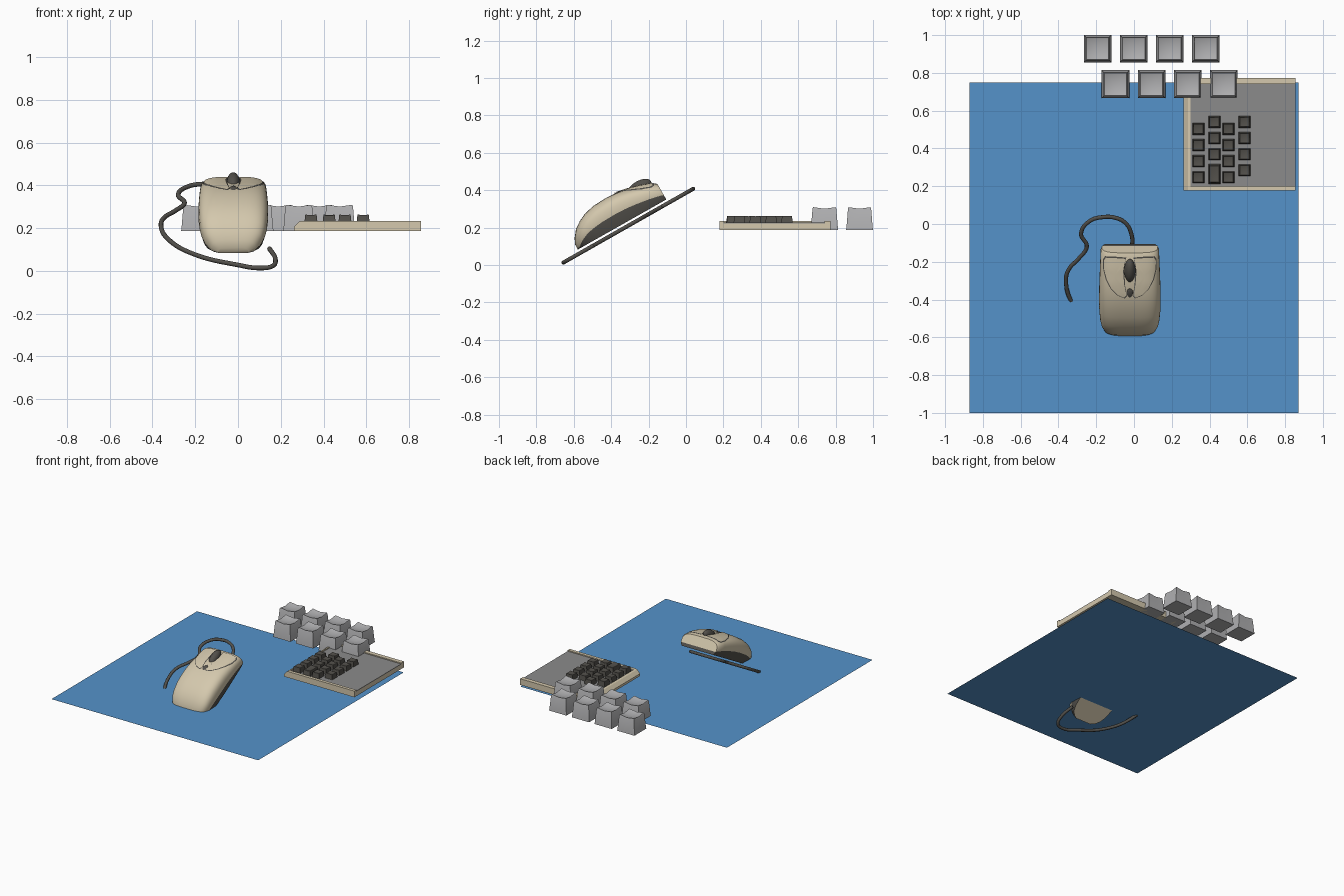
import bpy, bmesh, math
from mathutils import Vector

if "Cube" in bpy.data.objects:
    bpy.data.objects.remove(bpy.data.objects["Cube"])


def material(name, r, g, b):
    m = bpy.data.materials.new(name)
    m.diffuse_color = (r, g, b, 1)
    m.use_nodes = True
    m.node_tree.nodes["Principled BSDF"].inputs["Base Color"].default_value = m.diffuse_color
    return m


BLUE = material("mat blue", 0.09, 0.29, 0.59)
BEIGE = material("beige plastic", 0.66, 0.58, 0.42)
DARK = material("dark grey", 0.085, 0.08, 0.07)
PANEL = material("panel grey", 0.26, 0.26, 0.26)
KEY = material("key grey", 0.43, 0.43, 0.44)


def finish(bm, name, mats, smooth=None, recalc=True):
    if recalc:
        bmesh.ops.recalc_face_normals(bm, faces=bm.faces)
    me = bpy.data.meshes.new(name)
    bm.to_mesh(me)
    bm.free()
    ob = bpy.data.objects.new(name, me)
    bpy.context.collection.objects.link(ob)
    for m in mats:
        me.materials.append(m)
    if smooth:
        bpy.context.view_layer.objects.active = ob
        ob.select_set(True)
        bpy.ops.object.shade_smooth_by_angle(angle=math.radians(smooth))
        ob.select_set(False)
    return ob


def loft(bm, rings, closed=True):
    """Join rings of points with quads and return the vertex rings."""
    vs = [[bm.verts.new(p) for p in r] for r in rings]
    for a, b in zip(vs, vs[1:]):
        n = len(a)
        for i in range(n if closed else n - 1):
            j = (i + 1) % n
            bm.faces.new((a[i], a[j], b[j], b[i]))
    return vs


def prism(name, profile, y0, y1, mat):
    """Extrude an x-z profile along y."""
    bm = bmesh.new()
    a, b = loft(bm, [[(x, y, z) for x, z in profile] for y in (y0, y1)])
    bm.faces.new(a)
    bm.faces.new(b)
    return finish(bm, name, [mat])


def box(name, x0, x1, y0, y1, z0, z1, mat):
    return prism(name, [(x0, z0), (x1, z0), (x1, z1), (x0, z1)], y0, y1, mat)


# Flat mat
bm = bmesh.new()
bm.faces.new([bm.verts.new(p) for p in
              ((-0.87, -1, 0.162), (0.87, -1, 0.162), (0.87, 0.75, 0.162), (-0.87, 0.75, 0.162))])
finish(bm, "desk_mat", [BLUE], recalc=False)

# Keyboard tray: base, panel and three rims, with a sloped left end
box("tray_base", 0.30, 0.855, 0.178, 0.772, 0.187, 0.222, BEIGE)
box("tray_panel", 0.30, 0.855, 0.20, 0.742, 0.222, 0.226, PANEL)
prism("tray_left_rim", [(0.262, 0.187), (0.30, 0.187), (0.30, 0.234), (0.285, 0.23), (0.262, 0.205)],
      0.178, 0.772, BEIGE)
box("tray_front_rim", 0.30, 0.855, 0.178, 0.202, 0.222, 0.234, BEIGE)
box("tray_back_rim", 0.30, 0.855, 0.74, 0.772, 0.222, 0.234, BEIGE)


# Keycaps: tapered sides, soft shoulder and dished top
def keycap(name, x, y, z0, sx, sy, h, mat):
    ring = [(-1, -1), (0, -1), (1, -1), (1, 0), (1, 1), (0, 1), (-1, 1), (-1, 0)]
    levels = [(1, 0, 0), (0.97, 0.12, 0), (0.86, 0.93, 0.05), (0.81, 1.0, 0.07), (0.74, 0.97, 0.06)]
    bm = bmesh.new()
    rings = [[(x + a * s * sx, y + b * s * sy, z0 + h * (t - (dip if a * b == 0 else 0)))
              for a, b in ring] for s, t, dip in levels]
    vs = loft(bm, rings)
    bm.faces.new(vs[0])
    c = bm.verts.new((x, y, z0 + h * 0.87))
    top = vs[-1]
    for i in range(8):
        bm.faces.new((top[i], top[(i + 1) % 8], c))
    finish(bm, name, [mat], 25)


for i in range(4):
    keycap("large_key_back", -0.193 + 0.191 * i, 0.928, 0.187, 0.073, 0.072, 0.122, KEY)
    keycap("large_key_front", -0.098 + 0.191 * i, 0.74, 0.187, 0.073, 0.074, 0.122, KEY)

for col, x in enumerate((0.341, 0.426, 0.50, 0.585)):
    for row in range(4):
        y = (0.54 if col % 2 else 0.503) - 0.085 * row
        half = 0.031
        if row == 3 and col == 1:
            y, half = 0.265, 0.052
        keycap("small_key", x, y, 0.226, 0.031, half, 0.037, DARK)

# Mouse frame, tilted nose-up
ORIGIN = Vector((-0.022, -0.565, 0.09))
TILT = math.radians(29.5)
FWD = Vector((0, math.cos(TILT), math.sin(TILT)))
UP = Vector((0, -math.sin(TILT), math.cos(TILT)))


def place(x, f, u):
    return ORIGIN + Vector((x, 0, 0)) + FWD * f + UP * u


# Stations: distance forward, half width, height, skirt height
STATIONS = [(-0.015, 0.07, 0.03, 0.004), (0, 0.103, 0.062, 0.008), (0.03, 0.134, 0.1, 0.03),
            (0.07, 0.15, 0.128, 0.048), (0.11, 0.157, 0.147, 0.057), (0.17, 0.162, 0.162, 0.064),
            (0.25, 0.163, 0.166, 0.066), (0.31, 0.162, 0.162, 0.064), (0.37, 0.16, 0.151, 0.058),
            (0.45, 0.157, 0.129, 0.046), (0.515, 0.154, 0.106, 0.032), (0.528, 0.148, 0.096, 0.024)]


def section(f):
    for a, b in zip(STATIONS, STATIONS[1:]):
        if f <= b[0]:
            t = (f - a[0]) / (b[0] - a[0])
            return [p + (q - p) * t for p, q in zip(a, b)]
    return STATIONS[-1]


def top_height(x, f):
    _, w, h, s = section(f)
    c = min(1, abs(x) / w) ** 2
    return s + (h - s) * math.sqrt(1 - c * c) ** 0.6


# Mouse body: lofted sections, lowest strip on each side is the skirt
bm = bmesh.new()
rings = []
N = 28
for f, w, h, s in STATIONS:
    r = [place(w * 0.9, f, 0)]
    for i in range(N + 1):
        a = math.pi * i / N
        c, sn = math.cos(a), max(0, math.sin(a))
        r.append(place(math.copysign(w * abs(c) ** 0.5, c), f, s + (h - s) * sn ** 0.6))
    r.append(place(-w * 0.9, f, 0))
    rings.append(r)
vs = loft(bm, rings)
bm.faces.ensure_lookup_table()
M = N + 3
for k, face in enumerate(bm.faces):
    face.material_index = 1 if k % M in (0, M - 2) else 0
bm.faces.new(vs[0])
bm.faces.new(vs[-1][1:-1])
nose = vs[-1]
bm.faces.new((nose[0], nose[1], nose[-2], nose[-1])).material_index = 1
finish(bm, "mouse_body", [BEIGE, DARK], 45)

# Mouse buttons: thin plates on the shell, with dark seams below
OUTLINE = [(0.022, 0.503), (0.075, 0.506), (0.128, 0.503), (0.138, 0.485), (0.136, 0.44), (0.122, 0.39),
           (0.098, 0.345), (0.065, 0.312), (0.03, 0.296), (0.018, 0.31), (0.03, 0.37), (0.036, 0.44),
           (0.03, 0.475)]


def button(name, side, grow, lift, mat):
    cx, cf = 0.08, 0.415
    pts = []
    for (x0, f0), (x1, f1) in zip(OUTLINE, OUTLINE[1:] + OUTLINE[:1]):
        pts += [(x0 + (x1 - x0) * t / 3, f0 + (f1 - f0) * t / 3) for t in range(3)]
    bm = bmesh.new()
    rr = []
    for s in (0.02, 0.25, 0.5, 0.75, 0.9, 1):
        r = []
        for x, f in pts:
            dx, df = (x - cx), (f - cf)
            k = s * (1 + grow / math.hypot(dx, df))
            px, pf = cx + dx * k, cf + df * k
            r.append(place(side * px, pf, top_height(px, pf) + lift))
        rr.append(r)
    v = loft(bm, rr)
    bm.faces.new(v[0])
    bm.normal_update()
    for face in bm.faces:
        if face.normal.dot(UP) < 0:
            face.normal_flip()
    finish(bm, name, [mat], 40, recalc=False)


for side, label in ((-1, "left"), (1, "right")):
    button(label + "_button_seam", side, 0.006, 0.003, DARK)
    button(label + "_button", side, 0, 0.006, BEIGE)


# Scroll wheel
def ellipsoid(name, f, u, rx, rf, ru, mat):
    bm = bmesh.new()
    bmesh.ops.create_uvsphere(bm, u_segments=24, v_segments=14, radius=1)
    for v in bm.verts:
        v.co = place(v.co.x * rx, f + v.co.y * rf, u + v.co.z * ru)
    finish(bm, name, [mat], 60)


ellipsoid("scroll_wheel", 0.435, 0.126, 0.03, 0.07, 0.036, DARK)
ellipsoid("wheel_slot_end", 0.315, 0.157, 0.018, 0.03, 0.008, DARK)

# Cord: a tube lying in the tilted plane
PATH = [(-0.01, -0.13), (-0.012, -0.06), (-0.045, 0.005), (-0.10, 0.033), (-0.16, 0.037), (-0.235, 0.015),
        (-0.28, -0.05), (-0.25, -0.12), (-0.29, -0.18), (-0.345, -0.24), (-0.36, -0.30), (-0.325, -0.42),
        (-0.20, -0.545), (0, -0.63), (0.10, -0.655), (0.16, -0.64), (0.175, -0.585), (0.147, -0.495)]
cu = bpy.data.curves.new("mouse_cord", "CURVE")
cu.dimensions = "3D"
cu.bevel_depth = 0.011
cu.bevel_resolution = 3
cu.resolution_u = 8
cu.use_fill_caps = True
sp = cu.splines.new("BEZIER")
sp.bezier_points.add(len(PATH) - 1)
for bp, (x, y) in zip(sp.bezier_points, PATH):
    bp.co = (x, y, 0.0115 + (y + 0.658) * 0.568)
    bp.handle_left_type = bp.handle_right_type = "AUTO"
cu.materials.append(DARK)
bpy.context.collection.objects.link(bpy.data.objects.new("mouse_cord", cu))
